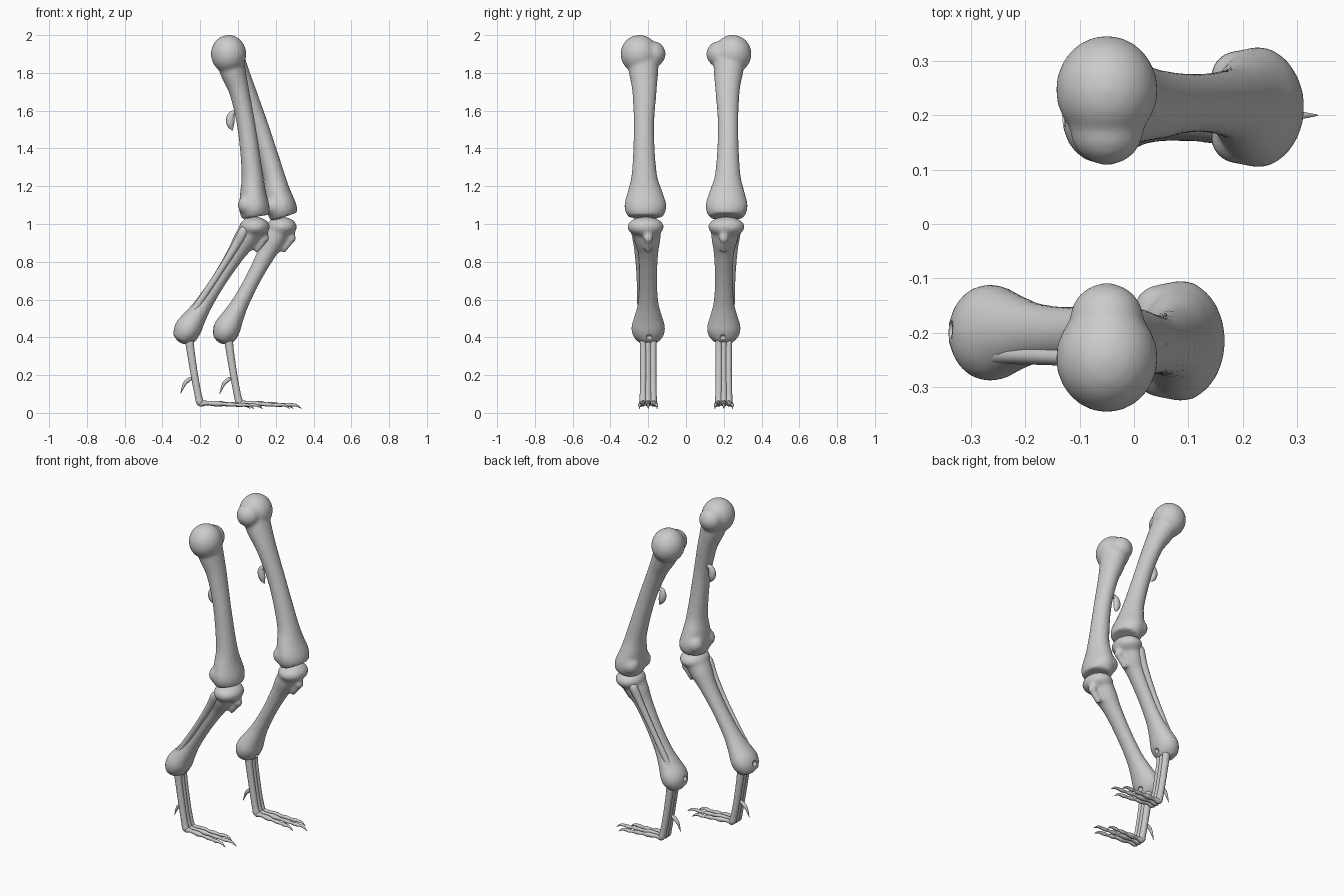
import bpy, bmesh, math
from mathutils import Vector, Matrix

if "Cube" in bpy.data.objects:
    bpy.data.objects.remove(bpy.data.objects["Cube"])

Y = Vector((0, 1, 0))


def catmull(pts, n):
    # smooth resampling of a list of equal-length tuples
    out = []
    for i in range(len(pts) - 1):
        p = [pts[max(0, min(len(pts) - 1, i + k))] for k in (-1, 0, 1, 2)]
        for j in range(n):
            t = j / n
            out.append([0.5 * (2 * b + (c - a) * t + (2 * a - 5 * b + 4 * c - d) * t * t
                               + (3 * b - a - 3 * c + d) * t ** 3) for a, b, c, d in zip(*p)])
    out.append(list(pts[-1]))
    return out


def loft(bm, pts, seg=20, n=4):
    # tube through (x, y, z, forward radius, side radius)
    pts = catmull(pts, n)
    c = [Vector(p[:3]) for p in pts]
    rings = []
    for i, p in enumerate(pts):
        tan = (c[min(i + 1, len(c) - 1)] - c[max(i - 1, 0)]).normalized()
        fwd = Y.cross(tan).normalized()
        rings.append([bm.verts.new(c[i] + fwd * max(p[3], .001) * math.cos(a) + Y * max(p[4], .001) * math.sin(a))
                      for a in (2 * math.pi * k / seg for k in range(seg))])
    for r, q in zip(rings, rings[1:]):
        for k in range(seg):
            bm.faces.new((r[k], r[(k + 1) % seg], q[(k + 1) % seg], q[k]))
    bm.faces.new(rings[0])
    bm.faces.new(rings[-1])


def ball(bm, c, r):
    m = Matrix.Translation(c) @ Matrix.Diagonal((*r, 1))
    bmesh.ops.create_uvsphere(bm, u_segments=24, v_segments=16, radius=1, matrix=m)


def finish(bm, name, voxel=0, smooth=0):
    bmesh.ops.recalc_face_normals(bm, faces=bm.faces[:])
    me = bpy.data.meshes.new(name)
    bm.to_mesh(me)
    bm.free()
    for f in me.polygons:
        f.use_smooth = True
    ob = bpy.data.objects.new(name, me)
    bpy.context.collection.objects.link(ob)
    if voxel:
        m = ob.modifiers.new("fuse", 'REMESH')
        m.mode, m.voxel_size, m.use_smooth_shade = 'VOXEL', voxel, True
        m = ob.modifiers.new("soften", 'SMOOTH')
        m.factor, m.iterations = 0.5, smooth
    return ob


def leg(tag, s, kx, ax, fx):
    def place(a, b):
        # maps (t along bone, forward, outward) to the world
        a, b = Vector((a[0], 0, a[1])), Vector((b[0], 0, b[1]))
        f = Y.cross(a - b).normalized()
        return lambda t, fo, la: a.lerp(b, t) + f * fo + Y * s * (.2 + la)

    # thigh bone with a broad head and paired knuckles at the knee
    P = place((-.05, 1.90), (kx, 1.09))
    bm = bmesh.new()
    loft(bm, [(*P(t, f, l), a, b) for t, f, l, a, b in (
        (0, 0, .03, .075, .085), (.12, .008, .025, .068, .078), (.26, .024, .02, .053, .064),
        (.5, .03, .023, .049, .054), (.78, .02, .021, .056, .066), (.9, .008, .017, .068, .092),
        (.98, .002, .015, .079, .111), (1.03, 0, .015, .08, .107), (1.065, 0, .015, .072, .09))])
    ball(bm, P(0, 0, .047), (.094, .1, .101))
    ball(bm, P(0, 0, -.025), (.068, .067, .068))
    for l in (.07, -.04):
        ball(bm, P(.98, -.032, l), (.052, .05, .052))
    finish(bm, tag + "_thigh_bone", .01, 5)

    # small hanging process behind the thigh
    bm = bmesh.new()
    loft(bm, [(*P(t, f, 0), a, a * .8) for t, f, a in (
        (.40, .02, .012), (.38, -.025, .014), (.405, -.045, .021), (.45, -.051, .02), (.49, -.046, .003))], 12)
    finish(bm, tag + "_thigh_process")

    # shin bone: plateau, front crest, shaft and ankle bulb
    P = place((kx + .005, 1.0), (ax, .435))
    bm = bmesh.new()
    loft(bm, [(*P(t, f, l), a, b) for t, f, l, a, b in (
        (.0, 0, .01, .06, .08), (.14, .0, .005, .062, .07), (.28, 0, 0, .049, .053),
        (.5, 0, 0, .041, .048), (.72, 0, 0, .045, .053), (.86, 0, 0, .057, .072),
        (.96, 0, 0, .07, .089), (1.03, 0, 0, .066, .084), (1.09, 0, 0, .045, .06))])
    ball(bm, (kx + .003, s * .214, .985), (.081, .097, .053))
    loft(bm, [(kx + x, s * .2, z, .024, .02) for x, z in ((.03, .99), (.052, .93), (.0, .86))], 12)
    ball(bm, (kx + .054, s * .2, .925), (.026, .026, .026))
    ball(bm, (ax, s * .2, .425), (.068, .075, .063))
    shin = finish(bm, tag + "_shin_bone", .01, 5)

    # pits front and back of the ankle
    bm = bmesh.new()
    ball(bm, (ax - .068, s * .195, .445), (.018, .016, .016))
    ball(bm, (ax + .063, s * .195, .40), (.018, .016, .014))
    cutter = finish(bm, tag + "_pit_cutter")
    cutter.hide_render = True
    cutter.hide_set(True)
    m = shin.modifiers.new("pits", 'BOOLEAN')
    m.operation, m.object = 'DIFFERENCE', cutter

    # thin splint bone on the outer side
    bm = bmesh.new()
    loft(bm, [(*P(t, f, l), a, a * .9) for t, f, l, a in (
        (.06, -.035, .066, .012), (.1, -.03, .066, .026), (.25, -.024, .056, .021), (.5, -.022, .047, .017),
        (.8, -.025, .042, .018), (.9, -.028, .042, .017), (.925, -.028, .042, .004))], 14)
    finish(bm, tag + "_splint_bone")

    # foot: three long bones, toes with claws
    bm = bmesh.new()
    for o, length in ((-1, .27), (0, .335), (1, .29)):
        loft(bm, [(fx + x, s * (.2 + o * w), z, a, b) for x, z, w, a, b in (
            (-.054, .40, .027, .024, .019), (-.046, .33, .026, .021, .018), (-.024, .19, .026, .019, .018),
            (-.005, .09, .027, .019, .018), (.004, .055, .028, .02, .018), (.01, .042, .028, .008, .008))], 12)
        loft(bm, [(fx + t * length, s * (.2 + o * (.027 + .02 * t)), z, a, a) for t, z, a in (
            (-.03, .048, .008), (.03, .05, .017), (.15, .052, .011), (.32, .049, .015), (.45, .047, .009),
            (.57, .045, .012), (.67, .043, .008), (.76, .042, .011), (.82, .043, .009),
            (.91, .04, .007), (1, .022, .001))], 10, 3)
    # rear claw
    loft(bm, [(fx + x, s * (.2 + y), z, a, a) for x, y, z, a in (
        (-.018, 0, .18, .009), (-.04, -.008, .183, .009), (-.06, -.01, .172, .011),
        (-.08, -.01, .15, .009), (-.1, -.01, .1, .001))], 10)
    finish(bm, tag + "_foot")


leg("right", -1, .085, -.272, -.205)
leg("left", 1, .228, -.065, .003)
